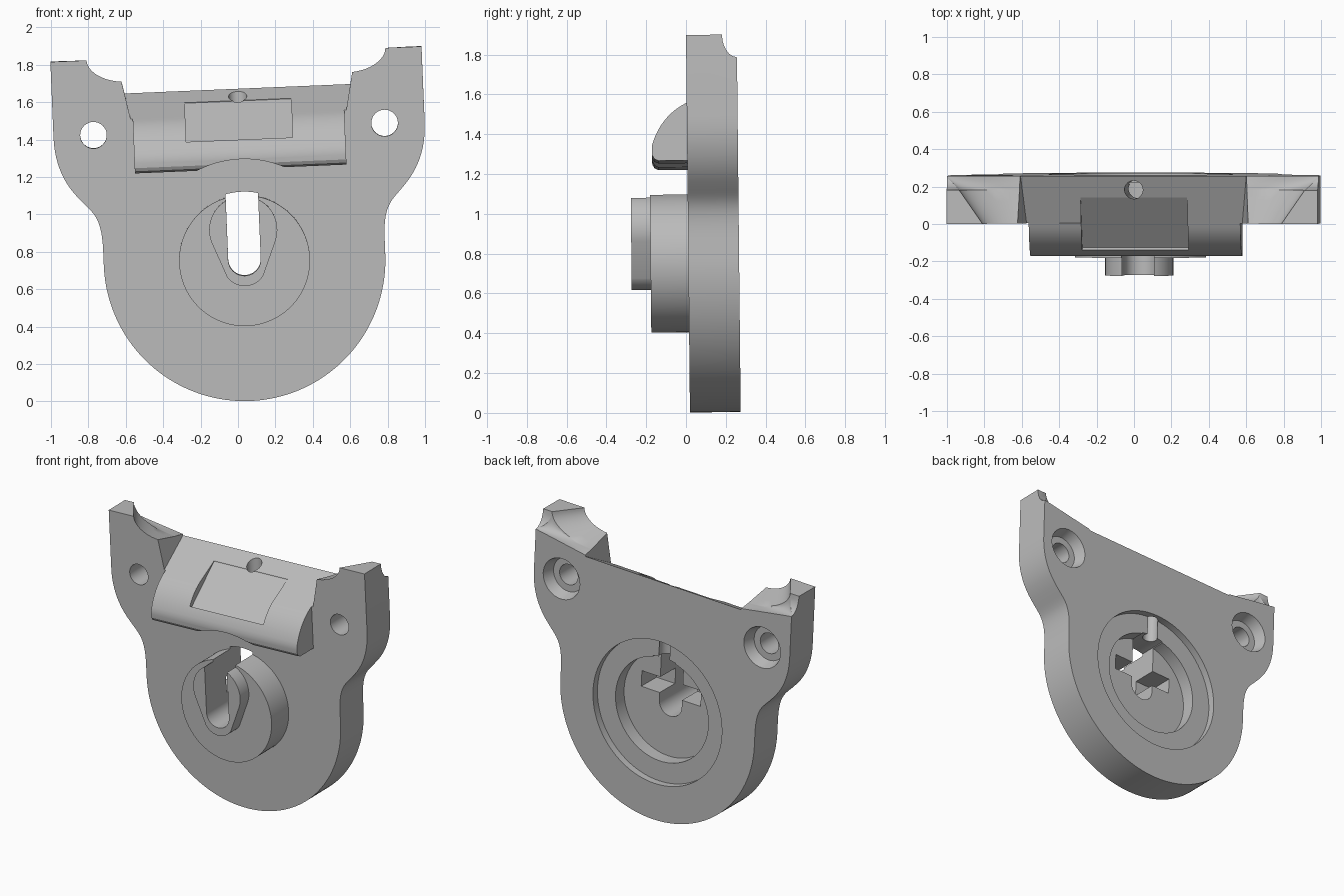
import bpy, bmesh
from math import sin, cos, pi, radians, sqrt
from mathutils import Matrix, Vector
from mathutils.geometry import interpolate_bezier

cube = bpy.data.objects.get("Cube")
if cube:
    bpy.data.objects.remove(cube)

grey = bpy.data.materials.new("plain_grey")
grey.use_nodes = True
COLOR = (0.5, 0.5, 0.5, 1)
grey.diffuse_color = COLOR
grey.node_tree.nodes["Principled BSDF"].inputs["Base Color"].default_value = COLOR


def loft(name, sections):
    """Closed solid through matching rings of points."""
    bm = bmesh.new()
    rings = [[bm.verts.new(p) for p in ring] for ring in sections]
    n = len(rings[0])
    for a, b in zip(rings, rings[1:]):
        for i in range(n):
            j = (i + 1) % n
            bm.faces.new((a[i], a[j], b[j], b[i]))
    bm.faces.new(rings[0][::-1])
    bm.faces.new(rings[-1])
    bmesh.ops.recalc_face_normals(bm, faces=bm.faces)
    mesh = bpy.data.meshes.new(name)
    bm.to_mesh(mesh)
    bm.free()
    mesh.materials.append(grey)
    ob = bpy.data.objects.new(name, mesh)
    bpy.context.collection.objects.link(ob)
    return ob


def prism(name, outline, y0, y1):
    return loft(name, [[(x, y, z) for x, z in outline] for y in (y0, y1)])


def arc(x, z, r, a0, a1, n=32):
    angles = [radians(a0 + (a1 - a0) * i / n) for i in range(n + 1)]
    return [(x + r * cos(a), z + r * sin(a)) for a in angles]


def disc(name, x, z, r, y0, y1, n=64):
    return prism(name, arc(x, z, r, 0, 360, n)[:-1], y0, y1)


def box(name, x, z0, z1, y0, y1):
    return prism(name, [(-x, z0), (x, z0), (x, z1), (-x, z1)], y0, y1)


def combine(target, part, operation):
    mod = target.modifiers.new(part.name, "BOOLEAN")
    mod.operation = operation
    mod.solver = "EXACT"
    mod.object = part
    bpy.context.view_layer.objects.active = target
    bpy.ops.object.modifier_apply(modifier=mod.name)
    bpy.data.objects.remove(part)


def cut(part):
    combine(plate, part, "DIFFERENCE")


def add(part):
    combine(plate, part, "UNION")


BACK, TOP = 0.255, 1.103

# Plate: round bottom, waisted flanks, square shoulders
def curve(*pts):
    return [(p.x, p.y) for p in interpolate_bezier(*[Vector(p) for p in pts], 14)]

flank = curve((.753, .08), (.753, .27), (.80, .285), (.865, .36))
flank += curve((.865, .36), (.93, .43), (.993, .53), (.993, .70))[1:]
right = flank + [(.993, TOP)]
outline = arc(0, 0, .753, 180, 360, 72) + right + [(-x, z) for x, z in right[::-1]]
plate = prism("mounting_plate", outline, 0, BACK)

# Sloping gap between the ears, wider towards the top
def gap_ring(y, z0):
    rows = [(z, .575 + (z - .77) * .2) for z in (z0, 1.3)]
    (za, wa), (zb, wb) = rows
    return [(-wa, y, za), (wa, y, za), (wb, y, zb), (-wb, y, zb)]

cut(loft("gap", [gap_ring(-.05, .754), gap_ring(.30, .939)]))

# Concave scoops in the ears
def scoop_ring(side, y):
    t = y / BACK
    drop = min(max((y - .18) / (BACK - .18), 0), 1)
    x0, z0 = .617 - .017 * t - .03, .98 - .062 * t
    x1 = .80 + .125 * y / .18 if y < .18 else .925 + .075 * drop
    z1 = TOP + .004 - (TOP - .985) * sqrt(1 - (1 - drop) ** 2)
    ring = []
    for i in range(13):
        s = sin(i / 12 * pi / 2)
        f = (1 - sqrt(max(0, 1 - s * s))) * (1 - drop) + s * drop
        ring.append((side * (x0 + (x1 - x0) * s), y, z0 + (z1 - z0) * f))
    return ring + [(side * 1.1, y, z1), (side * 1.1, y, 1.3), (side * x0, y, 1.3)]

depths = [-.02, .06, .12, .18, .183, .19, .20, .215, .235, BACK, .275]
for side in (-1, 1):
    cut(loft("scoop", [scoop_ring(side, y) for y in depths]))

# Rounded lip below the gap, arched over the boss
lip_profile = [(.06, .49), (-.145, .49), (-.165, .499), (-.176, .518), (-.178, .545)]
lip_profile += [(p.x, p.y) for p in interpolate_bezier(
    Vector((-.176, .57)), Vector((-.15, .66)), Vector((-.09, .733)), Vector((-.02, .77)), 14)]
lip_profile += [(0, .7805), (.06, .74)]
lip = loft("lip", [[(x, y, z) for y, z in lip_profile] for x in (-.566, .566)])
combine(lip, disc("arch", 0, 0, .543, -.4, -.0005, 128), "DIFFERENCE")
add(lip)

# Flat seat cut into the lip
seat = [(-.13, .63), (.14, .851), (.05, 1.0), (-.25, .78)]
cut(loft("seat", [[(x, y, z) for y, z in seat] for x in (-.285, .285)]))

# Round boss and raised teardrop
add(disc("boss", 0, 0, .35, -.19, .06, 96))
tear = arc(0, .165, .182, -20, 200, 40) + arc(0, -.02, .115, 212, 328, 24)
add(prism("teardrop", tear, -.286, -.1))

# Stepped round recess in the back
cut(disc("outer_recess", 0, 0, .50, .205, .4, 96))
cut(disc("inner_recess", 0, 0, .36, .11, .4, 96))

# Key slot with side pockets
slot = arc(0, .007, .087, 180, 360, 24) + arc(0, 0, .367, 76.3, 103.7, 10)
cut(prism("slot", slot, -.5, .5))
cut(box("pockets", .23, .06, .17, -.06, .3))

# Countersunk screw holes
for x in (-.779, .779):
    cut(disc("screw_hole", x, .702, .071, -.2, .5, 40))
    cut(loft("countersink", [[(x + px, y, .702 + pz) for px, pz in arc(0, 0, r, 0, 360, 40)[:-1]]
                             for y, r in ((.175, .118), (BACK, .142), (.3, .142))]))

# Drilled hole from the slope down into the slot
drill = arc(0, .18, .049, 0, 360, 28)[:-1]
cut(loft("drill", [[(x, y, z) for x, y in drill] for z in (.3, 1.2)]))

# Smooth shading and final slight lean
plate.matrix_world = (Matrix.Translation((.035, .012, .755))
                      @ Matrix.Rotation(radians(.6), 4, "X")
                      @ Matrix.Rotation(radians(-2.4), 4, "Y"))
bpy.ops.object.select_all(action="DESELECT")
plate.select_set(True)
bpy.context.view_layer.objects.active = plate
bpy.ops.object.shade_smooth_by_angle(angle=radians(25))
